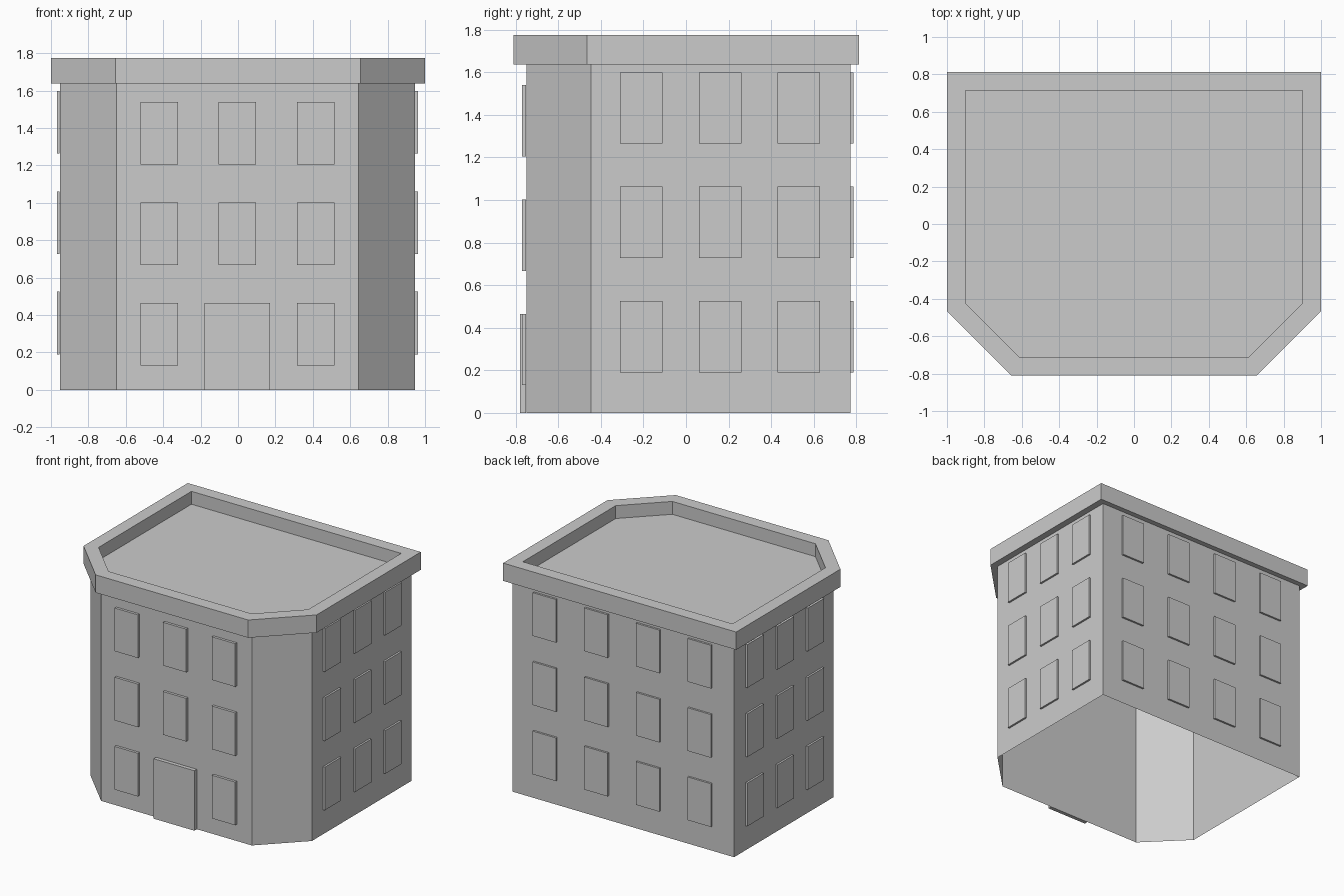
import bpy, bmesh
from mathutils import Vector

cube = bpy.data.objects.get("Cube")
if cube:
    bpy.data.objects.remove(cube, do_unlink=True)

grey = bpy.data.materials.new("plain_grey")
grey.use_nodes = True
colour = (0.6, 0.6, 0.6, 1)
grey.diffuse_color = colour
grey.node_tree.nodes["Principled BSDF"].inputs["Base Color"].default_value = colour


def finish(name, bm):
    mesh = bpy.data.meshes.new(name)
    bm.normal_update()
    bm.to_mesh(mesh)
    bm.free()
    mesh.materials.append(grey)
    obj = bpy.data.objects.new(name, mesh)
    bpy.context.collection.objects.link(obj)
    return obj


def outline(left, right, front, back, cut):
    """Rectangle with both front corners cut off, counter-clockwise from above."""
    return [(left + cut, front), (right - cut, front), (right, front + cut),
            (right, back), (left, back), (left, front + cut)]


def ring(bm, points, z):
    return [bm.verts.new((x, y, z)) for x, y in points]


def bridge(bm, low, high):
    for i in range(len(low)):
        j = (i + 1) % len(low)
        bm.faces.new((low[i], low[j], high[j], high[i]))


LEFT, RIGHT, FRONT, BACK = -0.953, 0.947, -0.75, 0.772
WALL_TOP = 1.637

# Wall shell, open underneath
bm = bmesh.new()
plan = outline(LEFT, RIGHT, FRONT, BACK, 0.303)
bridge(bm, ring(bm, plan, 0), ring(bm, plan, WALL_TOP))
finish("walls", bm)

# Roof slab with a raised parapet around a sunken deck
bm = bmesh.new()
outer = outline(-1, 1, -0.81, 0.813, 0.345)
inner = outline(-0.9, 0.9, -0.71, 0.715, 0.286)
base = ring(bm, outer, WALL_TOP)
rim_out = ring(bm, outer, 1.775)
rim_in = ring(bm, inner, 1.775)
deck = ring(bm, inner, 1.675)
for low, high in ((base, rim_out), (rim_out, rim_in), (rim_in, deck)):
    bridge(bm, low, high)
bm.faces.new(deck)
bm.faces.new(base[::-1])
finish("roof_parapet", bm)


def panel(name, origin, along, outward, width, bottom, height, depth):
    """Thin box standing on a wall, centred on origin."""
    along, outward = Vector(along), Vector(outward)
    bm = bmesh.new()
    bmesh.ops.create_cube(bm, size=1)
    for v in bm.verts:
        a, d, h = v.co
        v.co = (Vector(origin) + along * a * width
                + outward * ((d + 0.5) * depth + 0.0005)
                + Vector((0, 0, bottom + (h + 0.5) * height)))
    bmesh.ops.recalc_face_normals(bm, faces=bm.faces)
    finish(name, bm)


X, Y = (1, 0, 0), (0, 1, 0)
SIDE_COLUMNS = (-0.21, 0.16, 0.53)
BACK_COLUMNS = (-0.665, -0.222, 0.222, 0.665)

# Windows, three floors on every main wall
for floor in range(3):
    rise = floor * 0.537
    for i, x in enumerate((-0.42, -0.005, 0.415)):
        if floor or i != 1:
            panel(f"front_window_{floor}_{i}", (x, FRONT, 0), X, (0, -1, 0),
                  0.2, 0.13 + rise, 0.335, 0.02)
    for i, x in enumerate(BACK_COLUMNS):
        panel(f"back_window_{floor}_{i}", (x, BACK, 0), X, Y,
              0.2, 0.19 + rise, 0.335, 0.015)
    for i, y in enumerate(SIDE_COLUMNS):
        panel(f"left_window_{floor}_{i}", (RIGHT, y, 0), Y, X,
              0.2, 0.19 + rise, 0.335, 0.015)
        panel(f"right_window_{floor}_{i}", (LEFT, y, 0), Y, (-1, 0, 0),
              0.2, 0.19 + rise, 0.335, 0.015)

# Front door
panel("front_door", (-0.003, FRONT, 0), X, (0, -1, 0), 0.35, 0, 0.465, 0.03)
